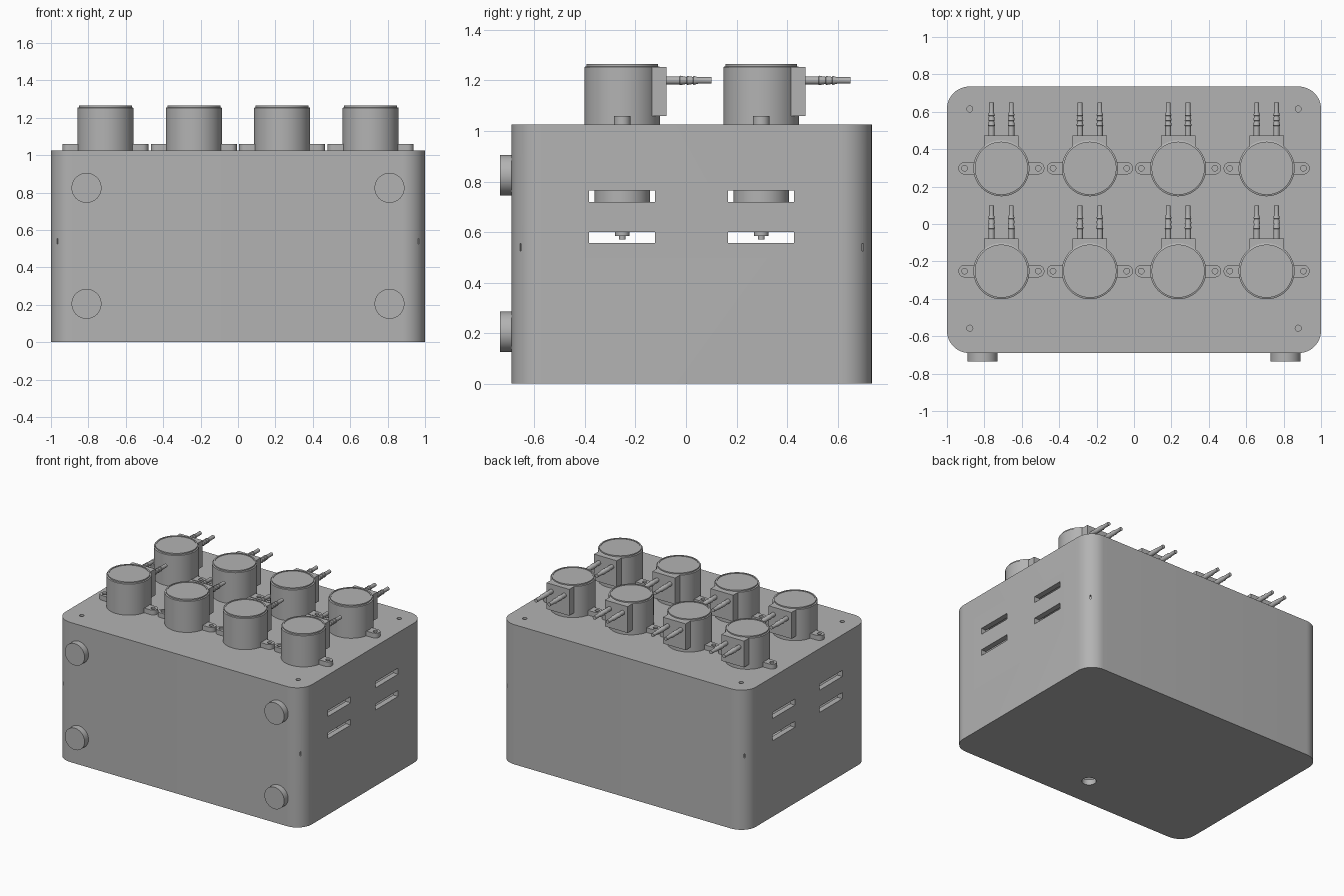
import bpy, bmesh, math
from mathutils import Matrix

if "Cube" in bpy.data.objects:
    bpy.data.objects.remove(bpy.data.objects["Cube"])

grey = bpy.data.materials.new("plain_grey")
grey.diffuse_color = (0.45, 0.45, 0.45, 1)
grey.use_nodes = True
grey.node_tree.nodes["Principled BSDF"].inputs["Base Color"].default_value = grey.diffuse_color


def make(name, bm):
    bmesh.ops.recalc_face_normals(bm, faces=bm.faces[:])
    me = bpy.data.meshes.new(name)
    bm.to_mesh(me)
    bm.free()
    me.materials.append(grey)
    ob = bpy.data.objects.new(name, me)
    bpy.context.collection.objects.link(ob)
    return ob


def smooth(ob):
    bpy.ops.object.select_all(action='DESELECT')
    ob.select_set(True)
    bpy.context.view_layer.objects.active = ob
    bpy.ops.object.shade_smooth_by_angle(angle=math.radians(30))


def prism(bm, pts, z0, z1):
    lo = [bm.verts.new((x, y, z0)) for x, y in pts]
    hi = [bm.verts.new((x, y, z1)) for x, y in pts]
    bm.faces.new(lo[::-1])
    bm.faces.new(hi)
    n = len(pts)
    for i in range(n):
        j = (i + 1) % n
        bm.faces.new((lo[i], lo[j], hi[j], hi[i]))


def arc(cx, cy, r, a0, a1, n):
    return [(cx + r * math.cos(math.radians(a0 + (a1 - a0) * i / n)),
             cy + r * math.sin(math.radians(a0 + (a1 - a0) * i / n))) for i in range(n + 1)]


def rounded(x, y0, y1, r, n=12):
    return (arc(x - r, y1 - r, r, 0, 90, n) + arc(r - x, y1 - r, r, 90, 180, n)
            + arc(r - x, y0 + r, r, 180, 270, n) + arc(x - r, y0 + r, r, 270, 360, n))


def box(bm, x0, x1, y0, y1, z0, z1):
    prism(bm, [(x0, y0), (x1, y0), (x1, y1), (x0, y1)], z0, z1)


def lathe(bm, profile, mat=Matrix(), n=48):
    """Closed solid of revolution; profile is (radius, height) without the axis points."""
    rings = [[bm.verts.new(mat @ Matrix.Rotation(2 * math.pi * k / n, 4, 'Z')
                           @ Matrix.Translation((r, 0, z)) @ Matrix().to_translation())
              for k in range(n)] for r, z in profile]
    bm.faces.new(rings[0][::-1])
    bm.faces.new(rings[-1])
    for a, b in zip(rings, rings[1:]):
        for k in range(n):
            m = (k + 1) % n
            bm.faces.new((a[k], a[m], b[m], b[k]))


def cut(ob, cutters):
    bpy.context.view_layer.objects.active = ob
    for c in cutters:
        c.hide_render = True
        mod = ob.modifiers.new("cut", 'BOOLEAN')
        mod.operation, mod.solver, mod.object = 'DIFFERENCE', 'EXACT', c
        bpy.ops.object.modifier_apply(modifier=mod.name)
        bpy.data.objects.remove(c)


T = Matrix.Translation
TOP = 1.025
ROWS, COLS = (-0.252, 0.298), (-0.709, -0.236, 0.236, 0.709)

# Hollow rounded enclosure
bm = bmesh.new()
prism(bm, rounded(1, -0.69, 0.735, 0.12), 0, TOP)
case = make("enclosure", bm)
bm = bmesh.new()
prism(bm, rounded(0.96, -0.65, 0.695, 0.08), 0.04, TOP - 0.04)
cavity = make("cavity_cutter", bm)

# Ventilation slots through both sides
bm = bmesh.new()
for y in ROWS:
    for z0, z1 in ((0.557, 0.601), (0.72, 0.765)):
        box(bm, -1.1, 1.1, y - 0.132, y + 0.13, z0, z1)
slots = make("slot_cutter", bm)

# Screw holes, cable hole and corner slits
bm = bmesh.new()
for x in (-0.878, 0.878):
    for y in (-0.557, 0.615):
        lathe(bm, [(0.016, TOP - 0.03), (0.016, TOP + 0.1)], T((x, y, 0)), 24)
lathe(bm, [(0.048, -0.1), (0.048, 0.1)], T((0, -0.465, 0)), 32)
for sx in (-1, 1):
    for cy, sy in ((-0.57, -1), (0.615, 1)):
        m = T((sx * 0.88, cy, 0)) @ Matrix.Rotation(math.atan2(sy, sx), 4, 'Z')
        pts = [m @ T((px, py, 0)) for px, py in ((0.1, -0.004), (0.14, -0.004), (0.14, 0.004), (0.1, 0.004))]
        prism(bm, [(p.translation.x, p.translation.y) for p in pts], 0.525, 0.555)
holes = make("hole_cutter", bm)
cut(case, [cavity, slots, holes])
smooth(case)

# Round feet on the front
bm = bmesh.new()
for x in (-0.81, 0.81):
    for z in (0.205, 0.825):
        lathe(bm, [(0.08, 0), (0.08, 0.046)], T((x, -0.69, z)) @ Matrix.Rotation(math.pi / 2, 4, 'X'))
smooth(make("front_feet", bm))


def pump_head(bm):
    lathe(bm, [(0.15, TOP), (0.15, 1.253), (0.142, 1.256), (0.142, 1.265),
               (0.132, 1.265), (0.132, 1.261)])


def pump_block(bm):
    box(bm, -0.092, 0.092, 0.1, 0.174, 1.06, 1.253)


def pump_motor(bm):
    lathe(bm, [(0.11, TOP - 0.01), (0.11, 0.6), (0.028, 0.6), (0.028, 0.585),
               (0.013, 0.585), (0.013, 0.57)])


def pump_nozzles(bm):
    barb = [(0.016, 0.17), (0.016, 0.226), (0.019, 0.228), (0.014, 0.254), (0.018, 0.256),
            (0.014, 0.28), (0.018, 0.282), (0.013, 0.3), (0.013, 0.352)]
    for x in (-0.053, 0.053):
        lathe(bm, barb, T((x, 0, 1.2)) @ Matrix.Rotation(-math.pi / 2, 4, 'X'), 20)


def pump_ears(bm):
    # Mounting ear: rounded tab with a screw hole, bridged from outer loop to hole loop
    for s in (0, math.pi):
        m = Matrix.Rotation(s, 4, 'Z')
        n = 24
        outer, inner = [], []
        for k in range(n):
            a = 2 * math.pi * (k + 0.5) / n
            c, d = math.cos(a), math.sin(a)
            ox = 0.197 + 0.033 * c if c > 0 else 0.197 - 0.06 * min(1, -c * 1.5)
            oy = 0.033 * d if c > 0 else 0.033 * max(-1, min(1, d * 1.35))
            outer.append((ox, oy))
            inner.append((0.197 + 0.015 * c, 0.015 * d))
        loops = [[bm.verts.new(m @ T((x, y, z)) @ Matrix().to_translation()) for x, y in pts]
                 for pts, z in ((outer, TOP), (outer, 1.06), (inner, 1.06), (inner, TOP))]
        for a, b in zip(loops, loops[1:] + loops[:1]):
            for k in range(n):
                j = (k + 1) % n
                bm.faces.new((a[k], a[j], b[j], b[k]))


# Eight pumps in two rows
for name, build in (("pump_head", pump_head), ("pump_block", pump_block), ("pump_motor", pump_motor),
                    ("pump_nozzles", pump_nozzles), ("pump_ears", pump_ears)):
    bm = bmesh.new()
    build(bm)
    first = make(name, bm)
    smooth(first)
    for i, (x, y) in enumerate((x, y) for y in ROWS for x in COLS):
        ob = first if i == 0 else first.copy()
        if i:
            bpy.context.collection.objects.link(ob)
        ob.location = (x, y, 0)
